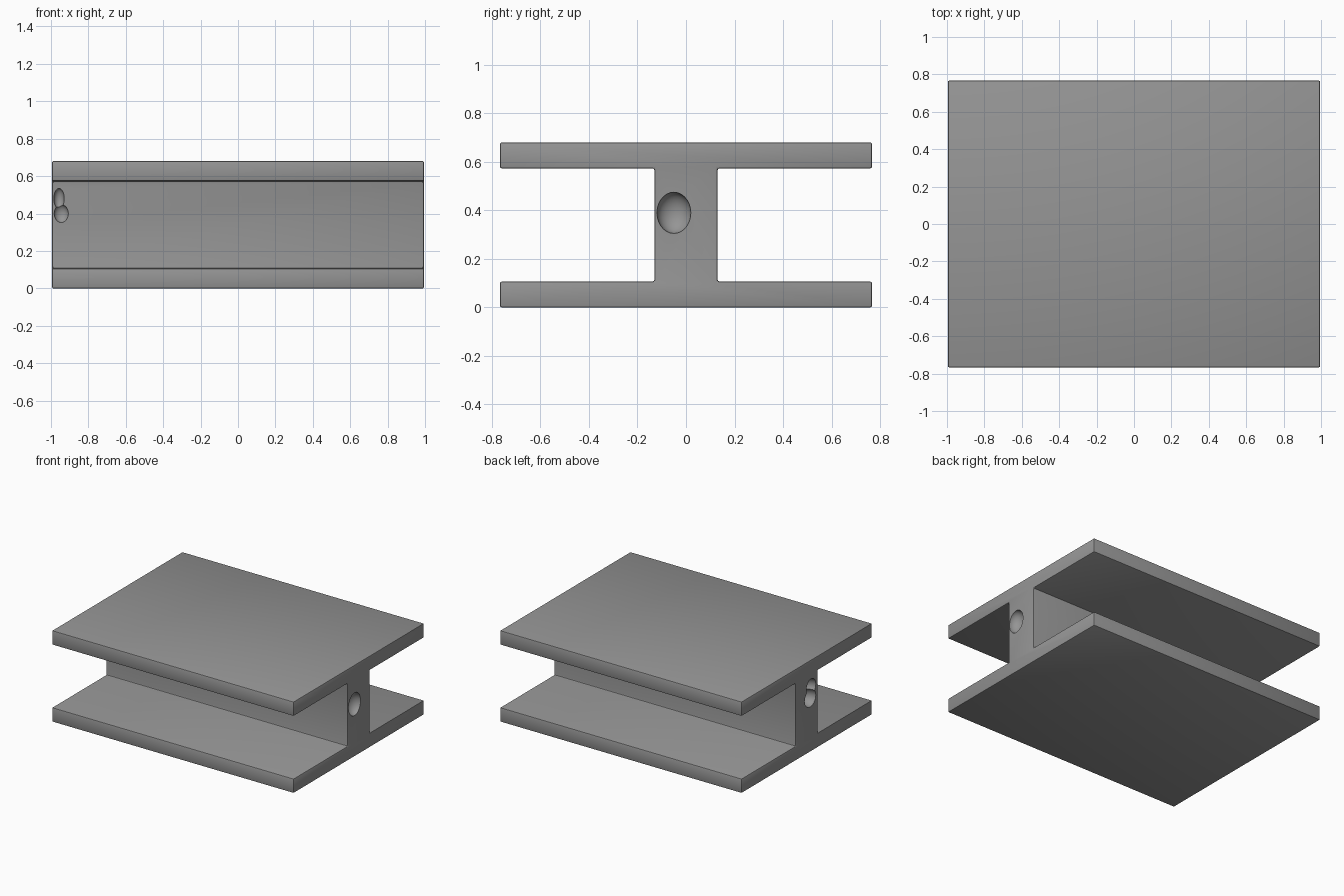
import bpy, bmesh
from mathutils import Matrix, Vector

if "Cube" in bpy.data.objects:
    bpy.data.objects.remove(bpy.data.objects["Cube"])

HALF_LEN, HALF_W, WEB = 0.995, 0.767, 0.13
TOP, LOW, HIGH = 0.68, 0.107, 0.573


def new_object(name, bm):
    bmesh.ops.recalc_face_normals(bm, faces=bm.faces)
    mesh = bpy.data.meshes.new(name)
    bm.to_mesh(mesh)
    bm.free()
    obj = bpy.data.objects.new(name, mesh)
    bpy.context.collection.objects.link(obj)
    return obj


# I-shaped profile extruded along x
half = [(HALF_W, 0), (HALF_W, LOW), (WEB, LOW), (WEB, HIGH), (HALF_W, HIGH), (HALF_W, TOP)]
profile = half + [(-y, z) for y, z in reversed(half)]
bm = bmesh.new()
face = bm.faces.new([bm.verts.new((-HALF_LEN, y, z)) for y, z in profile])
ext = bmesh.ops.extrude_face_region(bm, geom=[face])
bmesh.ops.translate(bm, vec=(2 * HALF_LEN, 0, 0),
                    verts=[v for v in ext["geom"] if isinstance(v, bmesh.types.BMVert)])
beam = new_object("i_beam", bm)

# Dark grey finish
grey = bpy.data.materials.new("dark_grey")
grey.diffuse_color = (0.3, 0.3, 0.3, 1)
grey.use_nodes = True
grey.node_tree.nodes["Principled BSDF"].inputs["Base Color"].default_value = grey.diffuse_color
beam.data.materials.append(grey)


# Rounded pits in the web
def cut_pit(name, centre, radii):
    bm = bmesh.new()
    bmesh.ops.create_uvsphere(bm, u_segments=24, v_segments=14, radius=1,
                              matrix=Matrix.LocRotScale(Vector(centre), None, Vector(radii)))
    pit = new_object(name, bm)
    pit.data.materials.append(grey)
    pit.hide_render = True
    pit.hide_set(True)
    mod = beam.modifiers.new(name, 'BOOLEAN')
    mod.operation = 'DIFFERENCE'
    mod.solver = 'EXACT'
    mod.object = pit


# Slightly eased outer edges
bevel = beam.modifiers.new("eased_edges", 'BEVEL')
bevel.width = 0.008
bevel.segments = 2

# End pits, then two shallow dents beside the left pit on the front of the web
cut_pit("right_pit_cutter", (HALF_LEN, -0.05, 0.39), (0.06, 0.07, 0.085))
cut_pit("left_lower_pit_cutter", (-HALF_LEN, -0.04, 0.40), (0.09, 0.065, 0.065))
cut_pit("left_upper_pit_cutter", (-HALF_LEN, -0.05, 0.48), (0.07, 0.055, 0.06))
cut_pit("front_lower_dent_cutter", (-0.945, -WEB, 0.40), (0.038, 0.03, 0.048))
cut_pit("front_upper_dent_cutter", (-0.957, -WEB, 0.48), (0.028, 0.03, 0.055))

bpy.context.view_layer.objects.active = beam
beam.select_set(True)
for mod in list(beam.modifiers):
    bpy.ops.object.modifier_apply(modifier=mod.name)
for obj in [o for o in bpy.data.objects if o is not beam]:
    bpy.data.objects.remove(obj)
bpy.ops.object.shade_smooth_by_angle()
